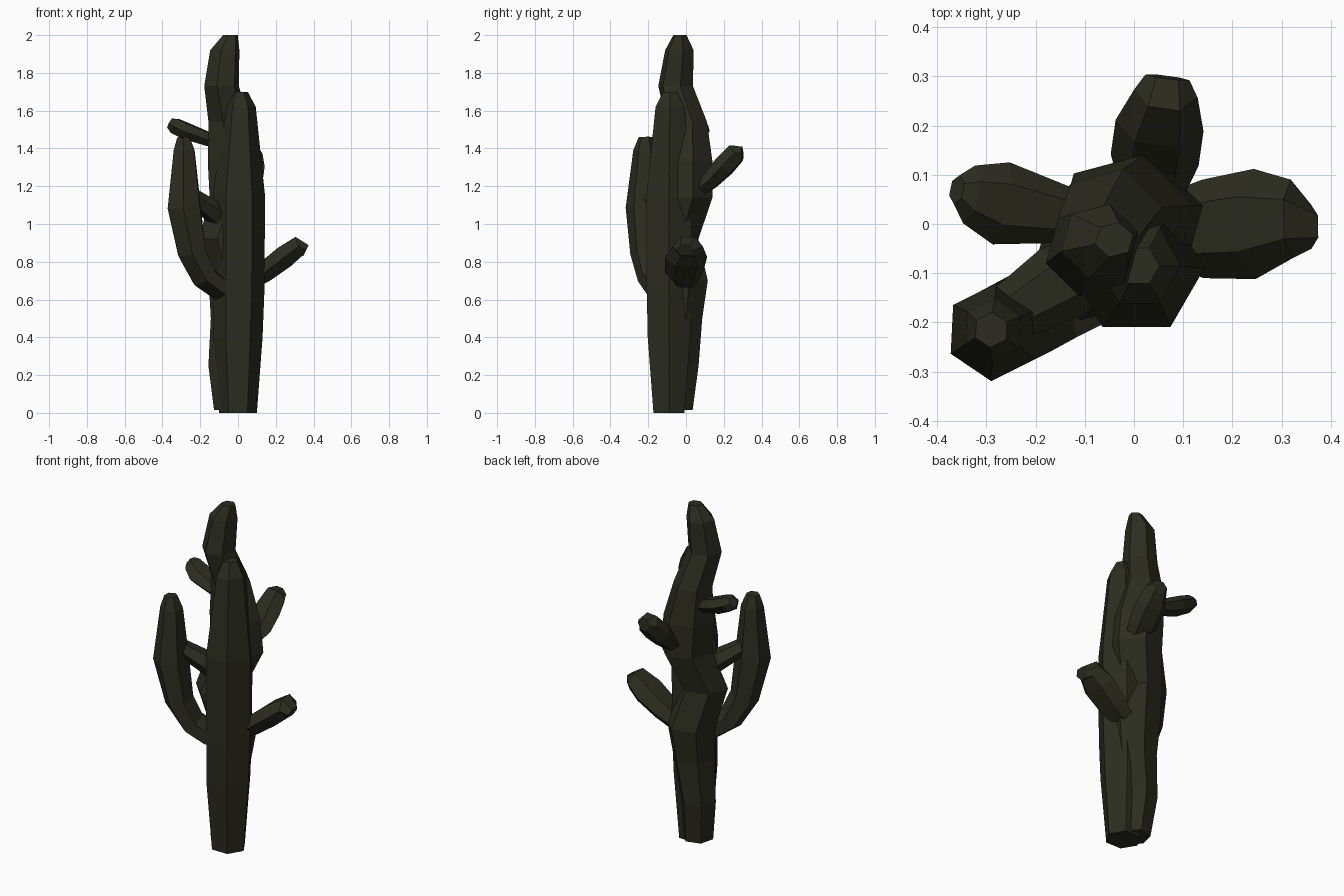
import bpy, bmesh, math
from mathutils import Vector

mat = bpy.data.materials.new("dark_green")
mat.diffuse_color = (0.025, 0.026, 0.014, 1)


def stem(name, pts, phase=0, upright=False, sides=6):
    """Faceted tube through (x, y, z, half width, half thickness) stations."""
    bm = bmesh.new()
    c = [Vector(p[:3]) for p in pts]
    run = c[-1] - c[0]
    side = Vector((1, 0, 0)) if upright else run.cross(Vector((0, 0, 1))).normalized()
    rings = []
    for i, p in enumerate(pts):
        t = c[min(i + 1, len(c) - 1)] - c[max(i - 1, 0)]
        if upright:
            t = Vector((0, 0, 1))
        n = t.normalized().cross(side).normalized()
        ring = []
        for k in range(sides):
            a = math.radians(phase) + math.tau * k / sides
            ring.append(bm.verts.new(c[i] + side * p[3] * math.cos(a) + n * p[4] * math.sin(a)))
        rings.append(ring)
    for lo, hi in zip(rings, rings[1:]):
        for k in range(sides):
            j = (k + 1) % sides
            bm.faces.new((lo[k], lo[j], hi[j], hi[k]))
    bm.faces.new(rings[0][::-1])
    bm.faces.new(rings[-1])
    bmesh.ops.recalc_face_normals(bm, faces=bm.faces)
    me = bpy.data.meshes.new(name)
    bm.to_mesh(me)
    bm.free()
    me.materials.append(mat)
    ob = bpy.data.objects.new(name, me)
    bpy.context.collection.objects.link(ob)


# straight front trunk
stem("front_trunk", [
    (0, -0.09, 0, 0.10, 0.095), (0, -0.09, 0.4, 0.13, 0.13),
    (0.005, -0.09, 0.65, 0.135, 0.136), (0.005, -0.09, 1.15, 0.138, 0.138),
    (0.012, -0.085, 1.62, 0.082, 0.088), (0.01, -0.085, 1.70, 0.042, 0.042)],
    upright=True)

# crooked back trunk
stem("back_trunk", [
    (-0.045, -0.05, 0.015, 0.085, 0.088), (-0.06, -0.03, 0.25, 0.10, 0.10),
    (-0.03, -0.03, 0.5, 0.118, 0.12), (-0.02, -0.02, 0.7, 0.14, 0.14),
    (-0.075, -0.065, 0.92, 0.135, 0.135), (-0.005, 0.0, 1.14, 0.15, 0.145),
    (-0.02, 0.0, 1.33, 0.145, 0.145), (-0.05, 0.005, 1.54, 0.11, 0.11),
    (-0.087, -0.055, 1.73, 0.095, 0.095), (-0.07, -0.035, 1.92, 0.08, 0.078),
    (-0.04, -0.032, 2.0, 0.04, 0.036)],
    phase=15, upright=True)

# upturned left arm and its link to the trunk
stem("left_arm", [
    (-0.04, -0.09, 0.66, 0.10, 0.06), (-0.10, -0.125, 0.66, 0.10, 0.065),
    (-0.18, -0.165, 0.72, 0.10, 0.07), (-0.245, -0.20, 0.85, 0.10, 0.08),
    (-0.285, -0.22, 1.09, 0.10, 0.098), (-0.285, -0.215, 1.39, 0.065, 0.062),
    (-0.29, -0.215, 1.46, 0.036, 0.036)], phase=30)
stem("arm_link", [
    (-0.06, -0.07, 1.0, 0.07, 0.06), (-0.15, -0.12, 1.08, 0.08, 0.055),
    (-0.25, -0.18, 1.15, 0.06, 0.045), (-0.29, -0.21, 1.17, 0.035, 0.025)])

# flattened side paddles
stem("upper_left_paddle", [
    (-0.07, 0.01, 1.42, 0.04, 0.03), (-0.15, 0.02, 1.446, 0.06, 0.04),
    (-0.27, 0.042, 1.49, 0.085, 0.048), (-0.335, 0.06, 1.52, 0.06, 0.046),
    (-0.36, 0.07, 1.535, 0.03, 0.03)])
stem("right_paddle", [
    (0.06, -0.01, 0.69, 0.07, 0.05), (0.14, -0.01, 0.745, 0.10, 0.062),
    (0.245, 0.0, 0.825, 0.112, 0.068), (0.32, 0.01, 0.88, 0.08, 0.062),
    (0.36, -0.005, 0.86, 0.045, 0.036)])
stem("back_paddle", [
    (0.035, 0.05, 1.17, 0.06, 0.045), (0.042, 0.13, 1.23, 0.09, 0.05),
    (0.052, 0.2, 1.305, 0.09, 0.062), (0.065, 0.265, 1.375, 0.065, 0.06),
    (0.068, 0.298, 1.378, 0.045, 0.036)])
